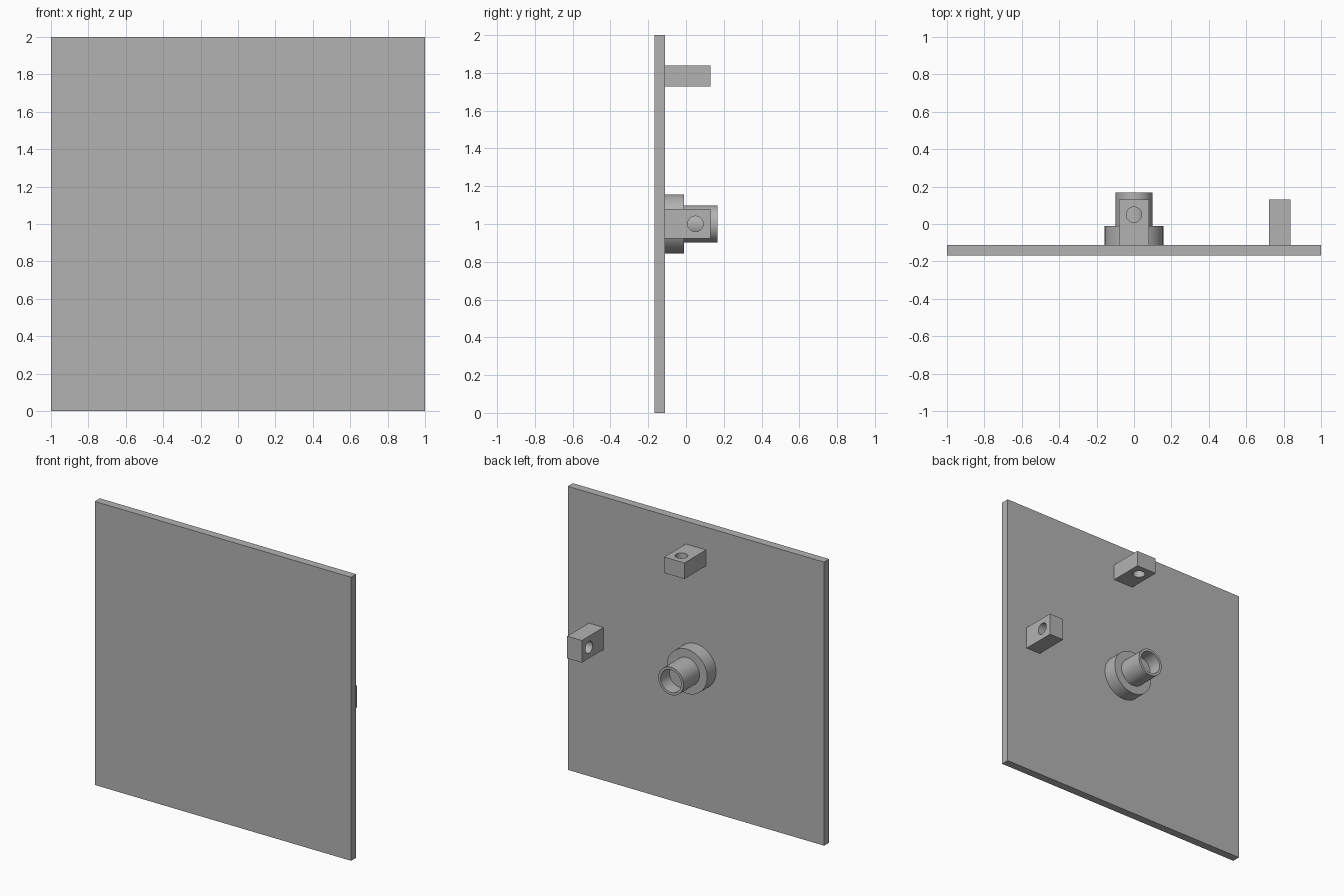
import bpy, bmesh, math
from mathutils import Vector, Matrix

if "Cube" in bpy.data.objects:
    bpy.data.objects.remove(bpy.data.objects["Cube"], do_unlink=True)

# Single plain grey
grey = bpy.data.materials.new("plain grey")
grey.use_nodes = True
colour = (0.45, 0.45, 0.45, 1)
grey.diffuse_color = colour
grey.node_tree.nodes["Principled BSDF"].inputs["Base Color"].default_value = colour

PLATE_FRONT, PLATE_BACK = -0.168, -0.111
MID = 1.0  # height of the plate centre


def finish(bm, name):
    bmesh.ops.recalc_face_normals(bm, faces=bm.faces)
    mesh = bpy.data.meshes.new(name)
    bm.to_mesh(mesh)
    bm.free()
    mesh.materials.append(grey)
    obj = bpy.data.objects.new(name, mesh)
    bpy.context.scene.collection.objects.link(obj)
    return obj


def smooth(obj):
    bpy.ops.object.select_all(action="DESELECT")
    obj.select_set(True)
    bpy.context.view_layer.objects.active = obj
    bpy.ops.object.shade_smooth_by_angle(angle=math.radians(30))


def box(name, lo, hi):
    lo, hi = Vector(lo), Vector(hi)
    bm = bmesh.new()
    bmesh.ops.create_cube(bm, size=1)
    bmesh.ops.scale(bm, vec=hi - lo, verts=bm.verts)
    bmesh.ops.translate(bm, vec=(lo + hi) / 2, verts=bm.verts)
    return finish(bm, name)


def drilled_lug(name, lo, hi, axis):
    """Block with a round through hole along the given axis."""
    lug = box(name, lo, hi)
    centre = (Vector(lo) + Vector(hi)) / 2
    centre.y = 0.05
    bm = bmesh.new()
    bmesh.ops.create_cone(bm, cap_ends=True, segments=48, radius1=0.041,
                          radius2=0.041, depth=0.3)
    turn = Matrix.Rotation(math.pi / 2, 4, "Y") if axis == "X" else Matrix()
    bm.transform(Matrix.Translation(centre) @ turn)
    cutter = finish(bm, "hole_cutter")
    cutter.hide_render = True
    cut = lug.modifiers.new("hole", "BOOLEAN")
    cut.operation = "DIFFERENCE"
    cut.solver = "EXACT"
    cut.object = cutter
    smooth(lug)
    bpy.ops.object.modifier_apply(modifier=cut.name)
    bpy.data.objects.remove(cutter, do_unlink=True)
    return lug


# Flat square panel
box("panel", (-1, PLATE_FRONT, 0), (1, PLATE_BACK, 2))

# Round boss: wide flange, narrower post, blind bore (radius, y)
profile = [(0, PLATE_BACK), (0.157, PLATE_BACK), (0.157, -0.011), (0.098, -0.011),
           (0.098, 0.168), (0.08, 0.168), (0.08, 0.07), (0, 0.07)]
bm = bmesh.new()
verts = [bm.verts.new((r, y, MID)) for r, y in profile]
edges = [bm.edges.new(pair) for pair in zip(verts, verts[1:])]
bmesh.ops.spin(bm, geom=verts + edges, cent=(0, 0, MID), axis=(0, 1, 0),
               angle=math.tau, steps=64, use_merge=True)
bmesh.ops.remove_doubles(bm, verts=bm.verts, dist=0.0001)
smooth(finish(bm, "centre_boss"))

# Two drilled lugs
drilled_lug("top_lug", (-0.079, PLATE_BACK, 1.727), (0.079, 0.13, 1.84), "Z")
drilled_lug("side_lug", (0.722, PLATE_BACK, 0.922), (0.836, 0.13, 1.079), "X")
